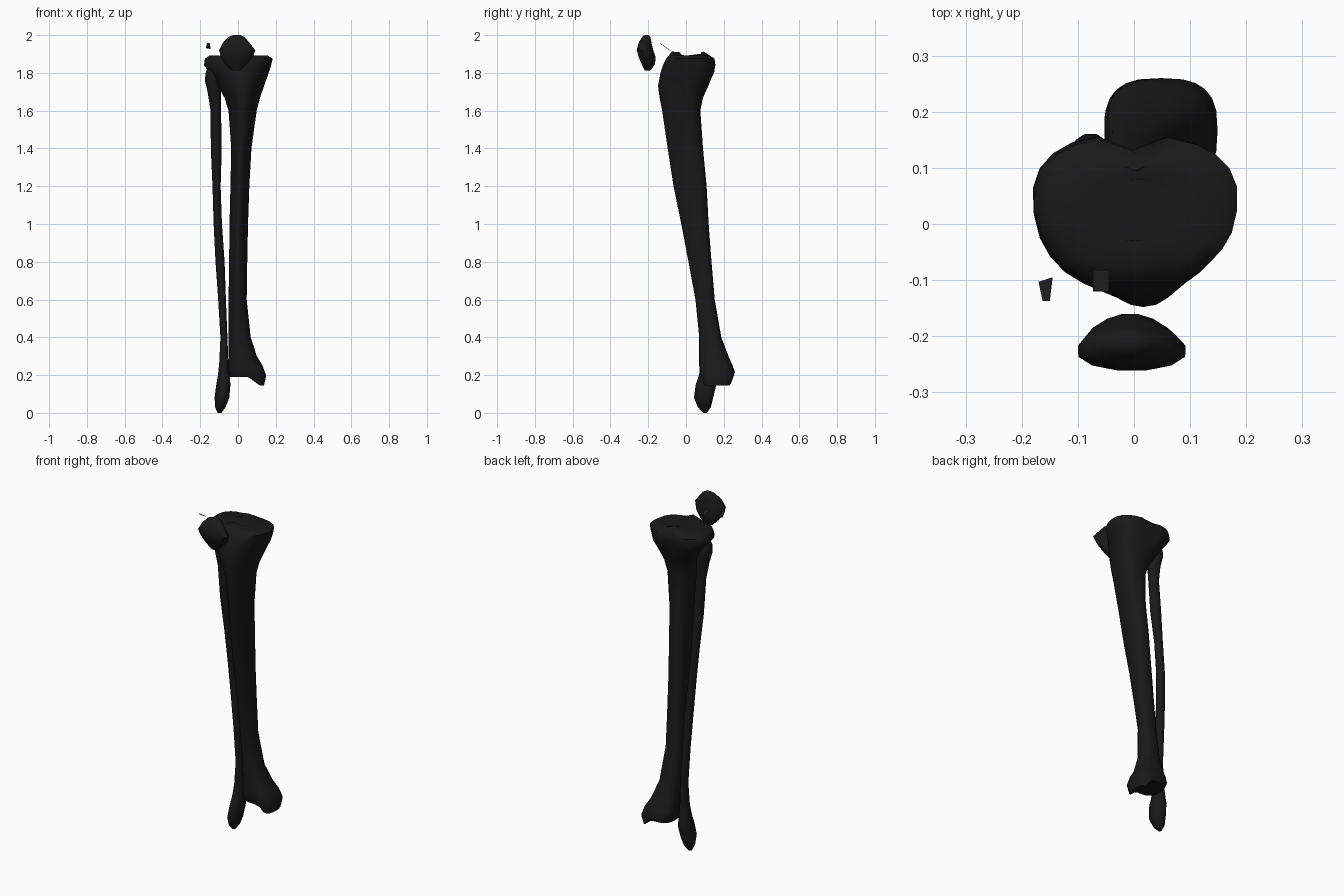
import bpy, math

bone = bpy.data.materials.new("dark_bone")
bone.diffuse_color = (0.01, 0.01, 0.01, 1)


def add_mesh(name, verts, faces):
    me = bpy.data.meshes.new(name)
    me.from_pydata(verts, [], faces)
    me.materials.append(bone)
    ob = bpy.data.objects.new(name, me)
    bpy.context.collection.objects.link(ob)
    return ob


def section(n, p, k):
    # unit superellipse; k > 0 narrows the front, k < 0 narrows the back
    pts = []
    for i in range(n):
        c, s = math.cos(math.tau * i / n), math.sin(math.tau * i / n)
        x = math.copysign(abs(c) ** p, c)
        y = math.copysign(abs(s) ** p, s)
        pts.append((x * (1 - k * (1 - y) / 2), y))
    m = max(x for x, y in pts)
    return [(x / m, y) for x, y in pts]


def loft(name, rings, n, tweak=lambda x, y, z: (x, y, z)):
    # ring = z, x min, x max, y min, y max, roundness, taper; listed bottom to top
    verts, faces = [], []
    for z, x0, x1, y0, y1, p, k in rings:
        for u, v in section(n, p, k):
            verts.append(tweak((x0 + x1) / 2 + u * (x1 - x0) / 2,
                               (y0 + y1) / 2 + v * (y1 - y0) / 2, z))
    for r in range(len(rings) - 1):
        for i in range(n):
            j = (i + 1) % n
            faces.append((r * n + i, r * n + j, (r + 1) * n + j, (r + 1) * n + i))
    faces.append(tuple(reversed(range(n))))
    faces.append(tuple(range((len(rings) - 1) * n, len(rings) * n)))
    ob = add_mesh(name, verts, faces)
    for poly in ob.data.polygons:
        poly.use_smooth = True
    bpy.ops.object.select_all(action='DESELECT')
    ob.select_set(True)
    bpy.context.view_layer.objects.active = ob
    bpy.ops.object.shade_smooth_by_angle(angle=math.radians(50))
    return ob


def shin_details(x, y, z):
    # inner ankle knob at the bottom, notch and central ridge at the top
    if z < 0.23:
        t = min(max((x - 0.075) / 0.035, 0), 1)
        z -= 0.045 * t * min((0.23 - z) / 0.04, 1)
    if z > 1.77 and y > 0.08:
        y -= 0.03 * math.exp(-x * x / 0.0015)
    if z > 1.885:
        z += 0.02 * math.exp(-x * x / 0.0008)
    return x, y, z


# shin bone
loft("shin_bone", [
    (0.200, 0.00, 0.06, 0.14, 0.19, 0.8, 0),
    (0.190, -0.045, 0.138, 0.085, 0.245, 0.7, 0),
    (0.215, -0.053, 0.149, 0.072, 0.260, 0.7, 0),
    (0.25, -0.053, 0.130, 0.070, 0.247, 0.75, 0.1),
    (0.30, -0.051, 0.100, 0.070, 0.225, 0.8, 0.15),
    (0.40, -0.050, 0.067, 0.070, 0.187, 0.9, 0.25),
    (0.60, -0.050, 0.046, 0.050, 0.152, 0.9, 0.35),
    (0.80, -0.047, 0.049, 0.013, 0.135, 0.9, 0.45),
    (1.00, -0.045, 0.053, -0.025, 0.120, 0.9, 0.5),
    (1.20, -0.040, 0.060, -0.066, 0.109, 0.9, 0.5),
    (1.40, -0.036, 0.071, -0.097, 0.090, 0.9, 0.5),
    (1.60, -0.050, 0.099, -0.126, 0.076, 0.9, 0.5),
    (1.67, -0.072, 0.117, -0.140, 0.090, 0.9, 0.5),
    (1.73, -0.105, 0.138, -0.148, 0.118, 0.9, 0.5),
    (1.80, -0.150, 0.162, -0.135, 0.155, 0.85, 0.35),
    (1.84, -0.180, 0.175, -0.122, 0.162, 0.85, 0.2),
    (1.875, -0.175, 0.184, -0.105, 0.157, 0.85, 0.15),
    (1.893, -0.150, 0.155, -0.075, 0.125, 0.85, 0.1),
    (1.889, -0.075, 0.080, -0.03, 0.080, 0.9, 0),
], 24, shin_details)

# slender outer bone: z, x min, x max, y centre, half depth
slim = [
    (0.005, -0.108, -0.088, 0.100, 0.010), (0.03, -0.121, -0.066, 0.097, 0.035),
    (0.08, -0.124, -0.046, 0.093, 0.052), (0.15, -0.115, -0.040, 0.106, 0.056),
    (0.20, -0.106, -0.045, 0.112, 0.045), (0.27, -0.099, -0.051, 0.117, 0.033),
    (0.40, -0.093, -0.056, 0.120, 0.026), (0.60, -0.105, -0.064, 0.116, 0.026),
    (0.80, -0.119, -0.071, 0.108, 0.026), (1.00, -0.129, -0.085, 0.094, 0.025),
    (1.20, -0.135, -0.092, 0.070, 0.025), (1.40, -0.144, -0.086, 0.044, 0.030),
    (1.60, -0.145, -0.090, 0.024, 0.030), (1.70, -0.161, -0.090, 0.016, 0.036),
    (1.76, -0.175, -0.098, 0.013, 0.048), (1.80, -0.172, -0.106, 0.013, 0.045),
    (1.83, -0.160, -0.125, 0.014, 0.025)]
slim[0] = (0.0,) + slim[0][1:]
loft("outer_shin_bone",
     [(z, a, b, y - d, y + d, 0.95, 0.2) for z, a, b, y, d in slim], 14)

# kneecap, ridge towards the back
loft("kneecap", [
    (1.812, -0.035, 0.010, -0.218, -0.188, 1, 0),
    (1.845, -0.067, 0.045, -0.235, -0.164, 1, -0.5),
    (1.88, -0.090, 0.076, -0.250, -0.159, 1, -0.7),
    (1.92, -0.100, 0.092, -0.262, -0.172, 1, -0.6),
    (1.96, -0.080, 0.060, -0.252, -0.182, 1, -0.3),
    (1.99, -0.052, 0.035, -0.232, -0.188, 1, 0),
    (2.00, -0.025, 0.015, -0.220, -0.198, 1, 0),
], 14)


# thin loose chips near the knee
def chip(name, outline):
    verts = [(x, y, 1.955 - (y + 0.137) * 0.7 + h) for h in (0, 0.003) for x, y in outline]
    sides = [(i, (i + 1) % 4, (i + 1) % 4 + 4, i + 4) for i in range(4)]
    add_mesh(name, verts, [(3, 2, 1, 0), (4, 5, 6, 7)] + sides)


chip("outer_chip", [(-0.163, -0.137), (-0.150, -0.137), (-0.145, -0.095), (-0.170, -0.103)])
chip("inner_chip", [(-0.073, -0.120), (-0.045, -0.120), (-0.045, -0.082), (-0.073, -0.082)])
